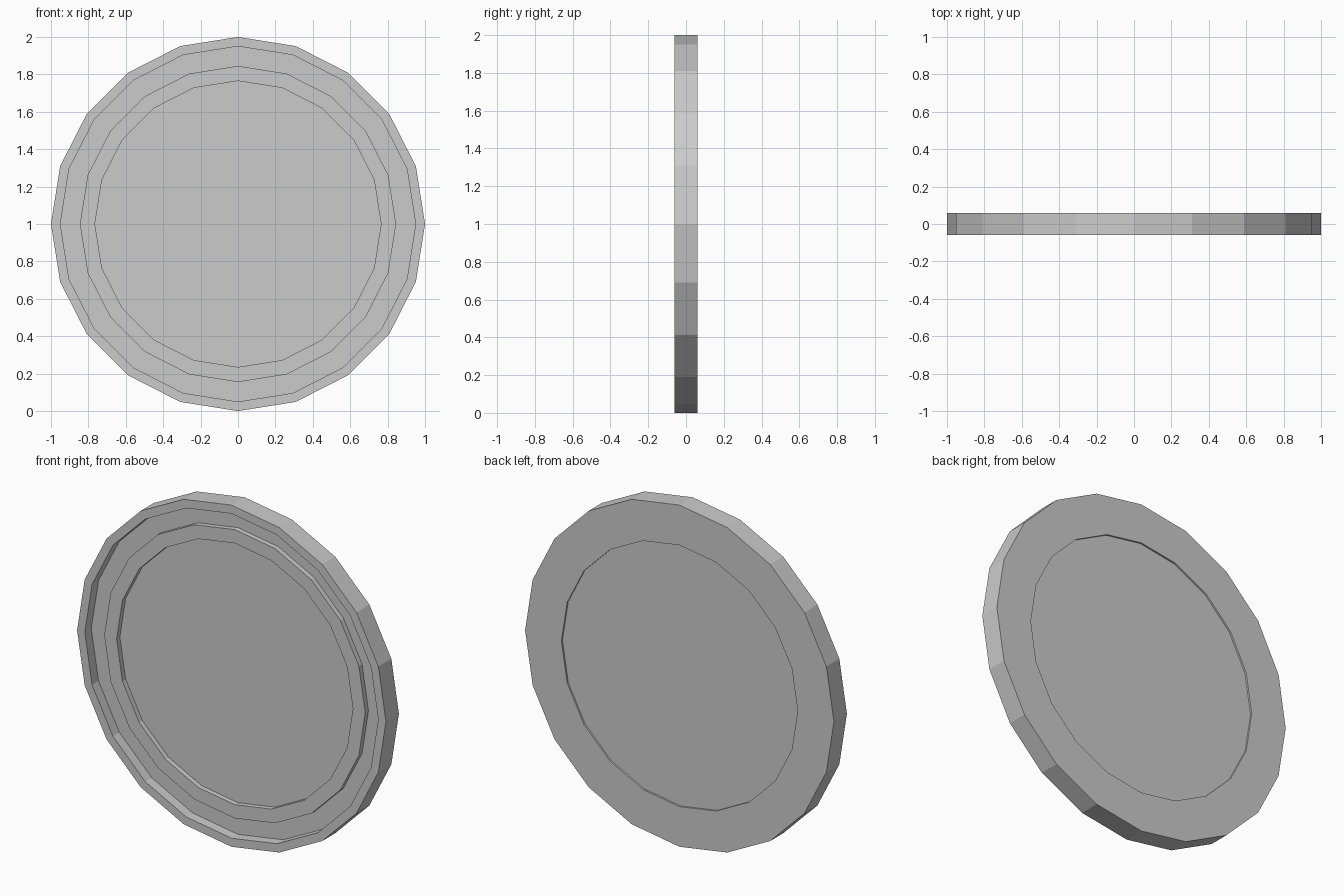
import bpy
import bmesh
from math import cos, sin, tau

SIDES = 20
CENTRE_Z = 1.0

if "Cube" in bpy.data.objects:
    bpy.data.objects.remove(bpy.data.objects["Cube"])

# Single grey material
grey = bpy.data.materials.new("light_grey")
grey.use_nodes = True
colour = (0.6, 0.6, 0.6, 1)
grey.diffuse_color = colour
grey.node_tree.nodes["Principled BSDF"].inputs["Base Color"].default_value = colour


def finish(name, bm):
    bmesh.ops.recalc_face_normals(bm, faces=bm.faces)
    mesh = bpy.data.meshes.new(name)
    bm.to_mesh(mesh)
    bm.free()
    mesh.materials.append(grey)
    obj = bpy.data.objects.new(name, mesh)
    bpy.context.collection.objects.link(obj)
    return obj


def circle(bm, radius, y):
    return [bm.verts.new((radius * cos(tau * i / SIDES), y,
                          CENTRE_Z + radius * sin(tau * i / SIDES)))
            for i in range(SIDES)]


def turned_ring(name, profile):
    """Revolve a closed (radius, y) profile around the y axis."""
    bm = bmesh.new()
    loops = [circle(bm, r, y) for r, y in profile]
    for a, b in zip(loops, loops[1:] + loops[:1]):
        for i in range(SIDES):
            j = (i + 1) % SIDES
            bm.faces.new((a[i], a[j], b[j], b[i]))
    return finish(name, bm)


def turned_plate(name, radius, front, back):
    """Flat disc with single polygon caps."""
    bm = bmesh.new()
    a, b = circle(bm, radius, front), circle(bm, radius, back)
    bm.faces.new(a)
    bm.faces.new(b)
    for i in range(SIDES):
        j = (i + 1) % SIDES
        bm.faces.new((a[i], a[j], b[j], b[i]))
    return finish(name, bm)


# Outer rim, groove and raised inner ridge
turned_ring("rim", [(1.0, 0.06), (1.0, -0.06), (0.95, -0.06), (0.95, 0.0),
                    (0.845, 0.0), (0.845, -0.03), (0.765, -0.03), (0.765, 0.06)])

# Centre plate, slightly recessed at the back
turned_plate("centre_plate", 0.765, 0.0, 0.05)
